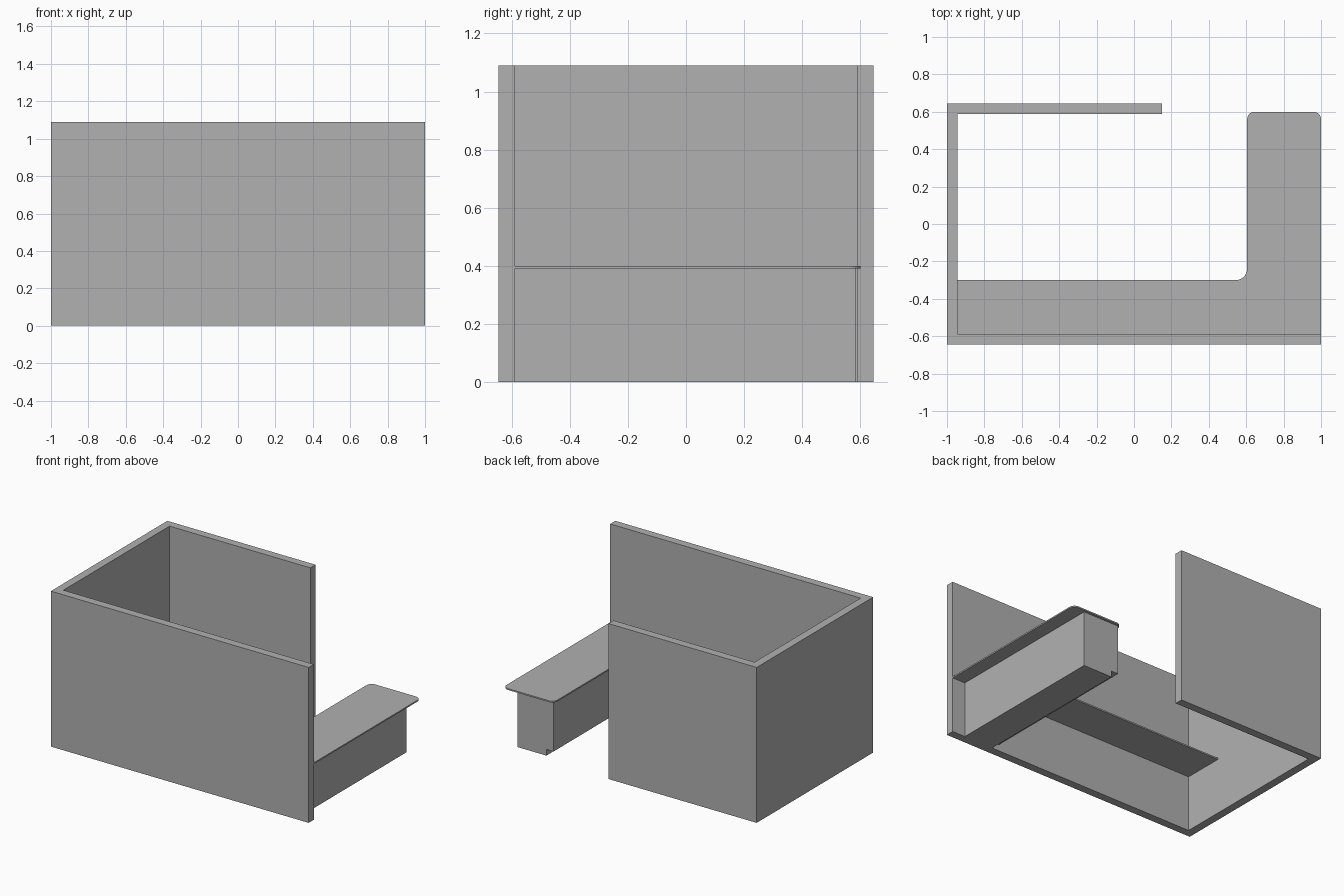
import bpy
import bmesh
from math import cos, sin, pi

if "Cube" in bpy.data.objects:
    bpy.data.objects.remove(bpy.data.objects["Cube"], do_unlink=True)

grey = bpy.data.materials.new("plain grey")
grey.use_nodes = True
colour = (0.44, 0.44, 0.44, 1)
grey.diffuse_color = colour
grey.node_tree.nodes["Principled BSDF"].inputs["Base Color"].default_value = colour


def prism(name, outline, axis, start, end):
    """Extrude a 2D outline along z, or an (x, z) outline along y."""
    bm = bmesh.new()
    place = (lambda a, b: (a, b, start)) if axis == "z" else (lambda a, b: (a, start, b))
    face = bm.faces.new([bm.verts.new(place(a, b)) for a, b in outline])
    made = bmesh.ops.extrude_face_region(bm, geom=[face])["geom"]
    depth = end - start
    bmesh.ops.translate(bm, verts=[v for v in made if isinstance(v, bmesh.types.BMVert)],
                        vec=(0, 0, depth) if axis == "z" else (0, depth, 0))
    bmesh.ops.recalc_face_normals(bm, faces=bm.faces)
    mesh = bpy.data.meshes.new(name)
    bm.to_mesh(mesh)
    bm.free()
    mesh.materials.append(grey)
    obj = bpy.data.objects.new(name, mesh)
    bpy.context.collection.objects.link(obj)
    return obj


def arc(cx, cy, radius, first, last, steps=8):
    """Points on a quarter turn, angles in quarter turns."""
    angles = [(first + (last - first) * i / steps) * pi / 2 for i in range(steps + 1)]
    return [(cx + radius * cos(a), cy + radius * sin(a)) for a in angles]


HEIGHT, DEPTH, WALL = 1.09, 0.645, 0.057
inner_x, inner_y = -1 + WALL, DEPTH - WALL

# Three joined walls, with a short back wall
prism("walls", [(1, -DEPTH), (1, -inner_y), (inner_x, -inner_y), (inner_x, inner_y),
                (0.15, inner_y), (0.15, DEPTH), (-1, DEPTH), (-1, -DEPTH)],
      "z", 0, HEIGHT)

# L-shaped countertop with rounded free corners
r = 0.04
top = [(inner_x, -inner_y), (1, -inner_y)]
top += arc(1 - r, 0.6 - r, r, 0, 1)
top += arc(0.605 + r, 0.6 - r, r, 1, 2)
top += arc(0.605 - 0.06, -0.3 + 0.06, 0.06, 0, -1)
top += [(inner_x, -0.3)]
prism("countertop", top, "z", 0.39, 0.4)

# Counter base with a toe-kick recess on its inner side
prism("counter_base", [(0.675, 0), (0.9, 0), (0.9, 0.39), (0.62, 0.39),
                       (0.62, 0.043), (0.675, 0.043)],
      "y", -inner_y, 0.583)
